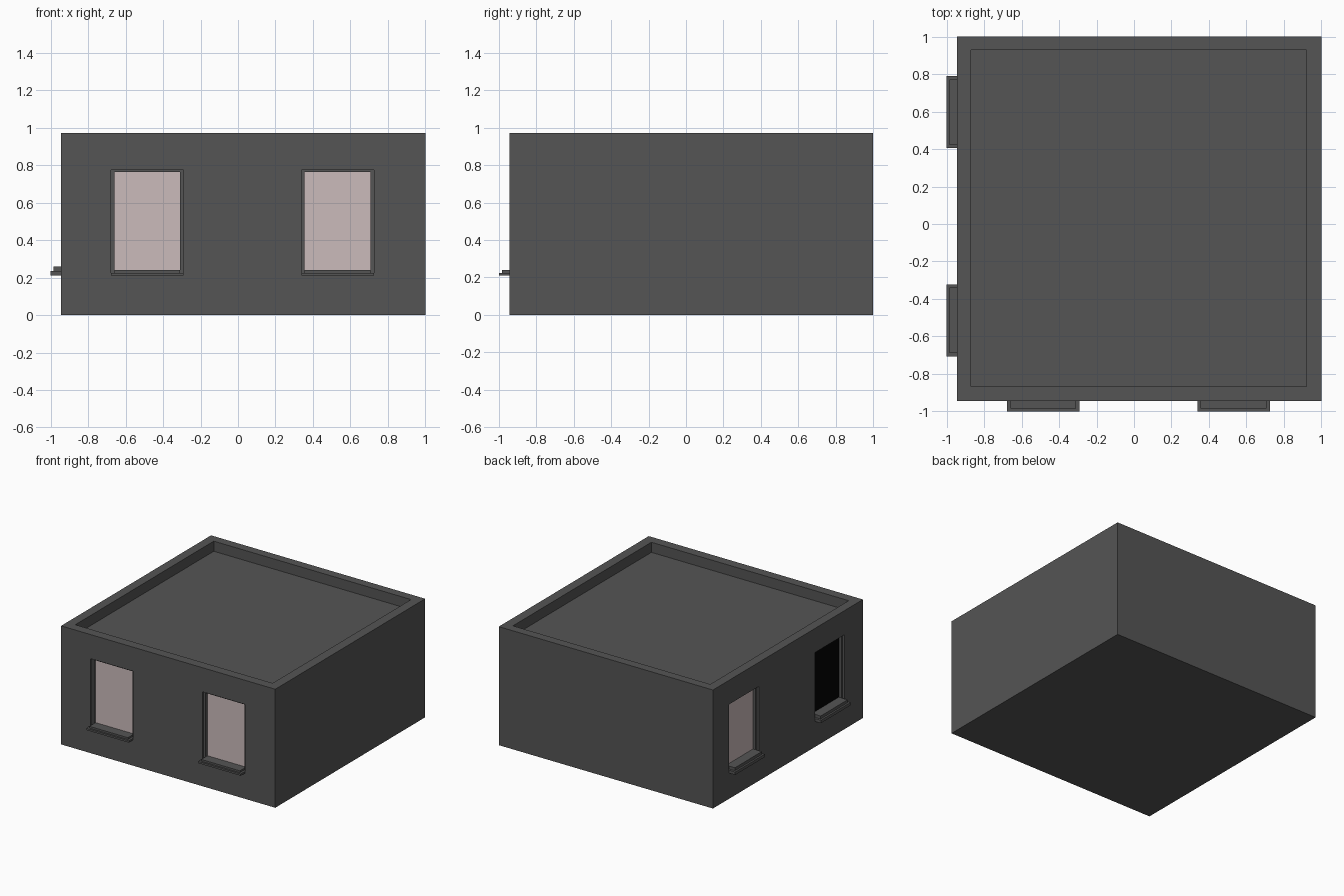
import bpy, bmesh
from mathutils import Vector

if "Cube" in bpy.data.objects:
    bpy.data.objects.remove(bpy.data.objects["Cube"])


def material(name, rgb):
    m = bpy.data.materials.new(name)
    m.diffuse_color = (*rgb, 1)
    m.use_nodes = True
    m.node_tree.nodes["Principled BSDF"].inputs["Base Color"].default_value = m.diffuse_color
    return m


WALL = material("dark_grey_wall", (0.09, 0.09, 0.09))
PINK = material("pale_pink_glass", (0.60, 0.50, 0.50))
BLACK = material("black_glass", (0.001, 0.001, 0.001))
EDGE = -0.945      # outer plane of the front and left walls


def box(name, a, b, mat):
    """Box between two opposite corners."""
    lo = Vector(map(min, a, b))
    hi = Vector(map(max, a, b))
    bm = bmesh.new()
    bmesh.ops.create_cube(bm, size=1)
    for v in bm.verts:
        v.co = (lo + hi) / 2 + v.co * (hi - lo)
    me = bpy.data.meshes.new(name)
    bm.to_mesh(me)
    bm.free()
    me.materials.append(mat)
    ob = bpy.data.objects.new(name, me)
    bpy.context.collection.objects.link(ob)
    return ob


def wall_box(side, name, u, d, z, mat):
    """Box on a wall: u runs along the wall, d outward from its face."""
    if side == "front":
        return box(name, (u[0], EDGE - d[0], z[0]), (u[1], EDGE - d[1], z[1]), mat)
    return box(name, (EDGE - d[0], u[0], z[0]), (EDGE - d[1], u[1], z[1]), mat)


# main block
body = box("building_body", (EDGE, EDGE, 0), (1, 1, 0.973), WALL)

# roof recess leaves the parapet standing
cutters = [box("roof_cutter", (-0.87, -0.868, 0.89), (0.922, 0.928, 1.2), WALL)]


def window(side, tag, u0, u1, sill_top, glass):
    f, bottom, top = 0.018, 0.21, 0.775
    cutters.append(wall_box(side, tag + "_cutter", (u0, u1), (-0.05, 0.1), (bottom, top), WALL))
    # pane
    wall_box(side, tag + "_glass", (u0, u1), (-0.06, -0.04), (bottom, top), glass)
    # frame
    for part, ua, ub in (("left", u0, u0 + f), ("right", u1 - f, u1)):
        wall_box(side, f"{tag}_frame_{part}", (ua, ub), (-0.05, -0.018), (bottom, top), WALL)
    wall_box(side, tag + "_frame_top", (u0, u1), (-0.05, -0.018), (top - 0.012, top), WALL)
    # stepped sill
    mid = (bottom + sill_top) / 2
    wall_box(side, tag + "_sill_base", (u0, u1), (-0.05, 0.055), (bottom, mid), WALL)
    wall_box(side, tag + "_sill_top", (u0 + f, u1 - f), (-0.05, 0.04), (mid - 0.005, sill_top), WALL)


window("front", "front_left_window", -0.678, -0.292, 0.24, PINK)
window("front", "front_right_window", 0.338, 0.725, 0.24, PINK)
window("left", "side_back_window", 0.405, 0.79, 0.258, PINK)
window("left", "side_front_window", -0.708, -0.322, 0.258, BLACK)

# cut the roof recess and window openings
bpy.context.view_layer.objects.active = body
for c in cutters:
    c.hide_render = True
    mod = body.modifiers.new("cut", "BOOLEAN")
    mod.operation = "DIFFERENCE"
    mod.solver = "EXACT"
    mod.object = c
    bpy.ops.object.modifier_apply(modifier=mod.name)
    bpy.data.objects.remove(c)
